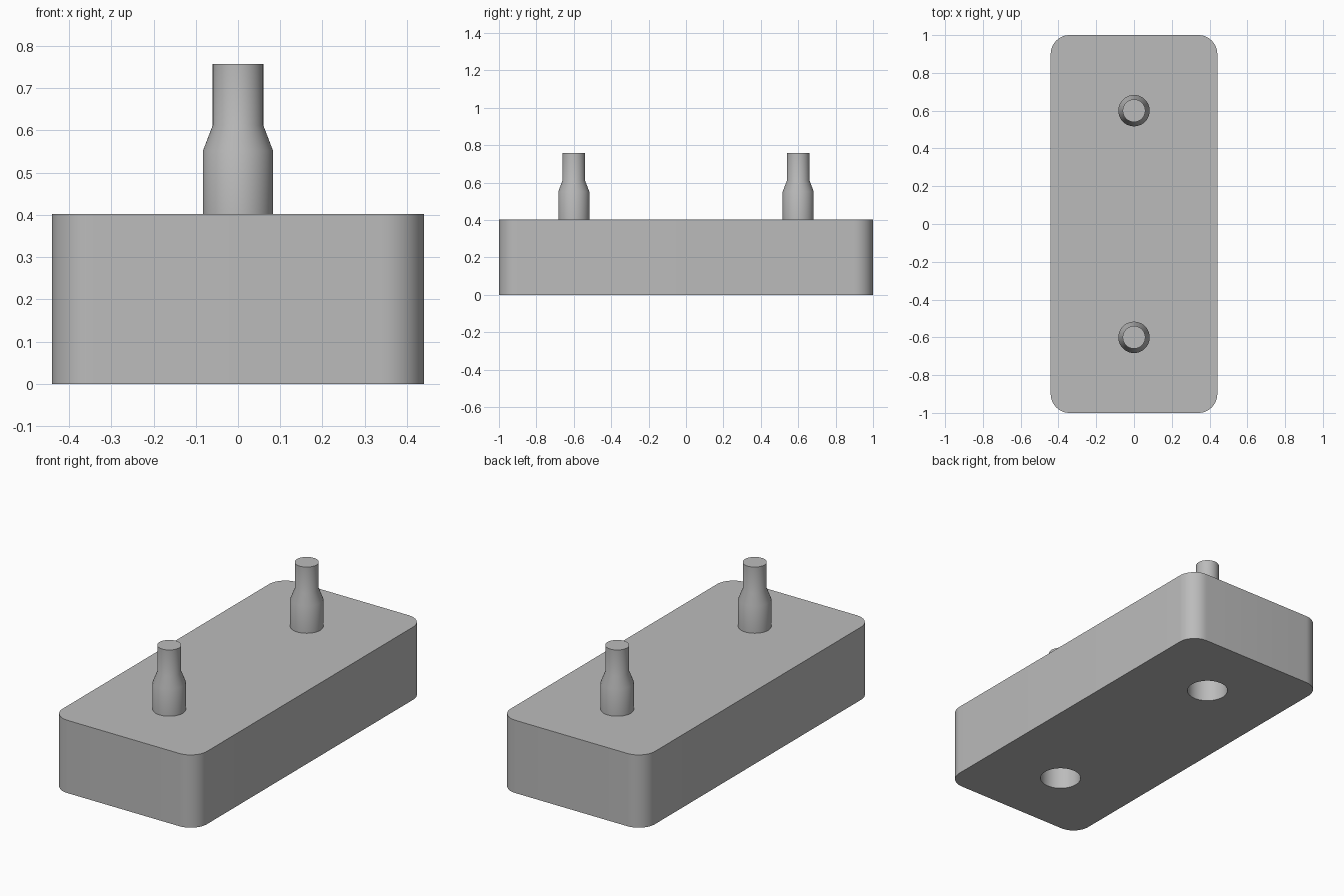
import bpy
import bmesh
import math

cube = bpy.data.objects.get("Cube")
if cube:
    bpy.data.objects.remove(cube, do_unlink=True)

# Single grey material
grey = bpy.data.materials.new("plain grey")
grey.use_nodes = True
colour = (0.5, 0.5, 0.5, 1)
grey.diffuse_color = colour
grey.node_tree.nodes["Principled BSDF"].inputs["Base Color"].default_value = colour

HALF_X, HALF_Y, HEIGHT, CORNER = 0.441, 1.0, 0.402, 0.1
PEG_Y, HOLE_RADIUS, HOLE_DEPTH = 0.6, 0.105, 0.37


def add_object(name, bm):
    bmesh.ops.recalc_face_normals(bm, faces=bm.faces)
    mesh = bpy.data.meshes.new(name)
    bm.to_mesh(mesh)
    bm.free()
    mesh.materials.append(grey)
    obj = bpy.data.objects.new(name, mesh)
    bpy.context.collection.objects.link(obj)
    return obj


def turned(name, profile, y, segments=64):
    """Closed solid of revolution from (radius, z) pairs."""
    bm = bmesh.new()
    rings = []
    for r, z in profile:
        angles = [math.tau * i / segments for i in range(segments)]
        rings.append([bm.verts.new((r * math.cos(a), y + r * math.sin(a), z)) for a in angles])
    for low, high in zip(rings, rings[1:]):
        for i in range(segments):
            j = (i + 1) % segments
            bm.faces.new((low[i], low[j], high[j], high[i]))
    bm.faces.new(rings[0])
    bm.faces.new(rings[-1])
    return add_object(name, bm)


def smooth(obj):
    bpy.ops.object.select_all(action="DESELECT")
    obj.select_set(True)
    bpy.context.view_layer.objects.active = obj
    bpy.ops.object.shade_smooth_by_angle(angle=math.radians(30))


# Block with rounded upright corners
bm = bmesh.new()
bmesh.ops.create_cube(bm, size=1)
for v in bm.verts:
    v.co = (v.co.x * 2 * HALF_X, v.co.y * 2 * HALF_Y, (v.co.z + 0.5) * HEIGHT)
upright = [e for e in bm.edges if abs(e.verts[0].co.z - e.verts[1].co.z) > HEIGHT / 2]
bmesh.ops.bevel(bm, geom=upright, offset=CORNER, segments=12, profile=0.5, affect="EDGES")
block = add_object("block", bm)

# Sockets sunk into the underside, one below each peg
for side, y in (("front", -PEG_Y), ("back", PEG_Y)):
    cutter = turned(side + "_socket_cutter", [(HOLE_RADIUS, -0.1), (HOLE_RADIUS, HOLE_DEPTH)], y)
    cutter.hide_render = True
    cut = block.modifiers.new(side + " socket", "BOOLEAN")
    cut.operation = "DIFFERENCE"
    cut.solver = "EXACT"
    cut.object = cutter
    bpy.context.view_layer.objects.active = block
    bpy.ops.object.modifier_apply(modifier=cut.name)
    bpy.data.objects.remove(cutter, do_unlink=True)
smooth(block)

# Stepped pegs standing on the block
PEG = [(0.083, HEIGHT), (0.083, 0.552), (0.06, 0.612), (0.06, 0.757)]
for side, y in (("front", -PEG_Y), ("back", PEG_Y)):
    smooth(turned(side + "_peg", PEG, y))
